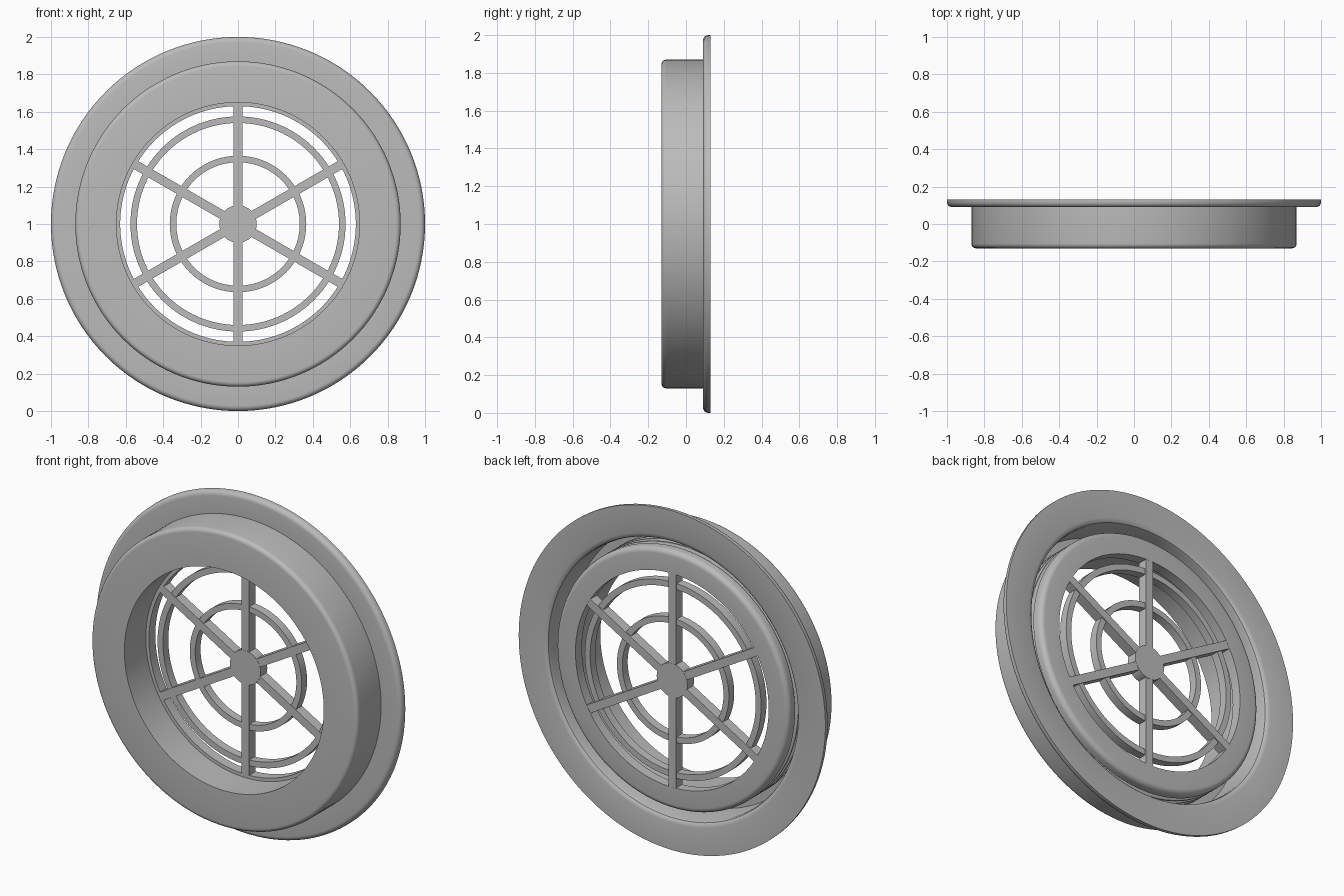
import bpy
import bmesh
from math import sin, cos, pi, radians
from mathutils import Vector, Matrix

cube = bpy.data.objects.get("Cube")
if cube:
    bpy.data.objects.remove(cube, do_unlink=True)

grey = bpy.data.materials.new("plain_grey")
grey.use_nodes = True
grey.diffuse_color = (0.5, 0.5, 0.5, 1)
grey.node_tree.nodes["Principled BSDF"].inputs["Base Color"].default_value = (0.5, 0.5, 0.5, 1)

CENTRE = Vector((0, 0, 1))
BACK = 0.13


def finish(name, bm):
    bmesh.ops.recalc_face_normals(bm, faces=bm.faces)
    mesh = bpy.data.meshes.new(name)
    bm.to_mesh(mesh)
    bm.free()
    mesh.materials.append(grey)
    obj = bpy.data.objects.new(name, mesh)
    bpy.context.collection.objects.link(obj)
    bpy.ops.object.select_all(action='DESELECT')
    obj.select_set(True)
    bpy.context.view_layer.objects.active = obj
    bpy.ops.object.shade_smooth_by_angle(angle=radians(30))
    return obj


def rounded(corners, steps=5):
    """Closed profile of (radius, y, fillet) corners with the fillets drawn in."""
    out = []
    for i, (r, y, f) in enumerate(corners):
        p = Vector((r, y))
        if not f:
            out.append(p)
            continue
        a = (Vector(corners[i - 1][:2]) - p).normalized() * f
        b = (Vector(corners[(i + 1) % len(corners)][:2]) - p).normalized() * f
        for k in range(steps + 1):
            t = k / steps * pi / 2
            out.append(p + a * (1 - sin(t)) + b * (1 - cos(t)))
    return out


def lathe(name, corners, sides=128):
    """Revolve a closed profile about the front-to-back axis."""
    bm = bmesh.new()
    profile = rounded(corners)
    rings = []
    for s in range(sides):
        a = 2 * pi * s / sides
        rings.append([bm.verts.new(CENTRE + Vector((p.x * cos(a), p.y, p.x * sin(a))))
                      for p in profile])
    n = len(profile)
    for s in range(sides):
        one, two = rings[s], rings[(s + 1) % sides]
        for i in range(n):
            j = (i + 1) % n
            bm.faces.new((one[i], one[j], two[j], two[i]))
    return finish(name, bm)


# Threads on the outside of the inner collar, from the back forwards
threads = []
for k in range(4):
    y = 0.07 - k * 0.04
    threads += [(0.76, y, 0), (0.735, y - 0.01, 0), (0.735, y - 0.02, 0), (0.76, y - 0.03, 0)]

# Body: flange, outer tube, front plate and threaded collar in one section
lathe("flanged_housing", [
    (0.84, BACK, 0), (1.0, BACK, 0), (1.0, 0.09, 0.028), (0.87, 0.09, 0),
    (0.87, -BACK, 0.025), (0.65, -BACK, 0), (0.65, 0.07, 0), (0.63, 0.07, 0),
    (0.63, BACK, 0), (0.76, BACK, 0.03)] + threads + [
    (0.735, -0.09, 0), (0.81, -0.09, 0), (0.81, 0.10, 0),
    (0.815, 0.118, 0), (0.825, 0.126, 0)])

# Concentric grille rings
for name, inner, outer in (("inner_grille_ring", 0.33, 0.365), ("outer_grille_ring", 0.54, 0.575)):
    lathe(name, [(inner, 0.072, 0), (outer, 0.072, 0), (outer, 0.122, 0), (inner, 0.122, 0)], 96)

# Central hub
bm = bmesh.new()
bmesh.ops.create_cone(bm, cap_ends=True, segments=48, radius1=0.1, radius2=0.1, depth=0.062,
                      matrix=Matrix.Translation(CENTRE + Vector((0, 0.099, 0)))
                      @ Matrix.Rotation(pi / 2, 4, 'X'))
finish("grille_hub", bm)

# Six radial spokes
for k in range(6):
    bm = bmesh.new()
    bmesh.ops.create_cube(bm, size=1, matrix=Matrix.Translation(CENTRE)
                          @ Matrix.Rotation(k * pi / 3, 4, 'Y')
                          @ Matrix.Translation((0, 0.099, 0.36))
                          @ Matrix.Diagonal((0.048, 0.06, 0.56, 1)))
    finish(f"grille_spoke_{k + 1}", bm)
